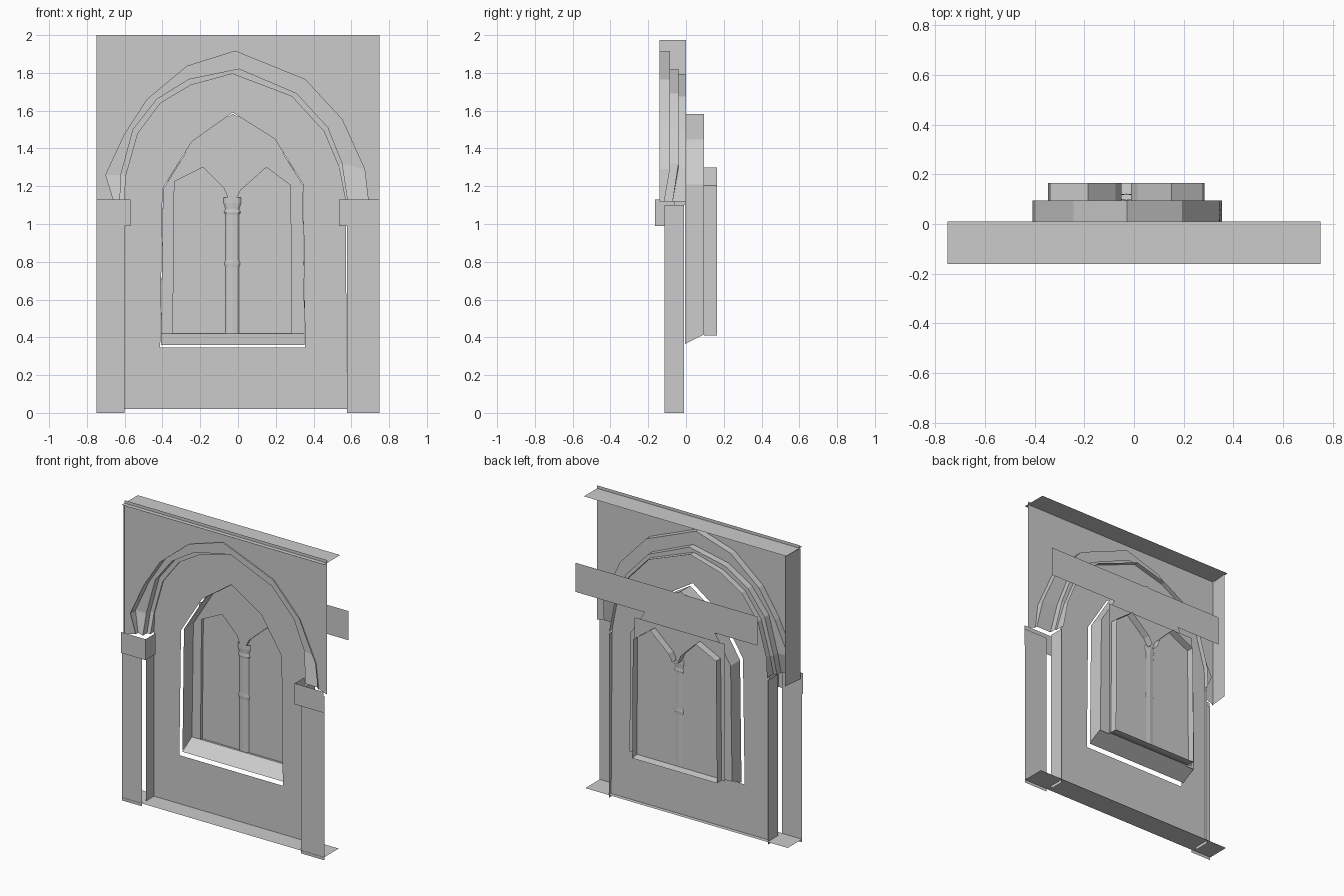
import bpy, bmesh, math
from mathutils import Vector

if "Cube" in bpy.data.objects:
    bpy.data.objects.remove(bpy.data.objects["Cube"])


def make(name, verts, faces):
    me = bpy.data.meshes.new(name)
    me.from_pydata(verts, [], faces)
    ob = bpy.data.objects.new(name, me)
    bpy.context.collection.objects.link(ob)
    return ob


def bridge(name, a, b):
    """Strip of quads between two 3D paths."""
    n = len(a)
    return make(name, a + b, [(i, i + 1, n + i + 1, n + i) for i in range(n - 1)])


def plate(name, y, *loops):
    """Flat sheet facing the front; later loops are holes."""
    bm = bmesh.new()
    edges = []
    for loop in loops:
        vs = [bm.verts.new((x, y, z)) for x, z in loop]
        edges += [bm.edges.new((vs[i - 1], vs[i])) for i in range(len(vs))]
    bmesh.ops.triangle_fill(bm, edges=edges, use_beauty=True, normal=Vector((0, -1, 0)))
    me = bpy.data.meshes.new(name)
    bm.to_mesh(me)
    bm.free()
    ob = bpy.data.objects.new(name, me)
    bpy.context.collection.objects.link(ob)
    return ob


def rect(x0, x1, z0, z1):
    return [(x0, z0), (x1, z0), (x1, z1), (x0, z1)]


def at(path, y):
    return [(x, y, z) for x, z in path]


def bent(path, y):
    """Arch whose feet lean towards the front."""
    n = len(path) - 1
    return [(x, y - (0.03 if i in (0, n) else 0), z) for i, (x, z) in enumerate(path)]


def sheet(name, z, y0, y1):
    make(name, [(-.75, y0, z), (.75, y0, z), (.75, y1, z), (-.75, y1, z)], [(0, 1, 2, 3)])


# arch outlines, left foot to right foot
outer = [(-.66, 1.13), (-.70, 1.26), (-.60, 1.475), (-.48, 1.66), (-.27, 1.835),
         (-.015, 1.915), (.355, 1.765), (.55, 1.555), (.67, 1.29), (.69, 1.12)]
middle = [(-.625, 1.12), (-.62, 1.26), (-.555, 1.5), (-.43, 1.66), (-.26, 1.765),
          (.005, 1.82), (.31, 1.69), (.475, 1.51), (.55, 1.32), (.58, 1.12)]
inner = [(-.60, 1.12), (-.595, 1.25), (-.53, 1.48), (-.41, 1.64), (-.25, 1.735),
         (-.03, 1.795), (.285, 1.675), (.455, 1.49), (.535, 1.30), (.57, 1.12)]

# front wall above the arch
plate("front_wall", -.13,
      [(-.75, 1.1), (-.75, 2), (.75, 2), (.75, 1.1)] + outer[::-1])

# stepped arch mouldings
bridge("outer_arch_reveal", at(outer, -.14), bent(outer, -.085))
bridge("outer_arch_step", bent(outer, -.085), bent(middle, -.085))
bridge("middle_arch_reveal", bent(middle, -.085), bent(middle, -.04))
bridge("middle_arch_step", bent(middle, -.04), bent(inner, -.04))
bridge("inner_arch_reveal", bent(inner, -.04), at(inner, 0))

# top and bottom cover sheets, left edge strip
sheet("top_sheet", 1.98, -.16, .01)
sheet("bottom_sheet", .02, -.16, -.005)
make("left_edge", [(-.75, -.14, 1.1), (-.735, 0, 1.1), (-.735, 0, 1.975),
                   (-.75, -.14, 1.975)], [(0, 1, 2, 3)])

# pillars, their recess sides and capitals
for side, edge, jamb, cap in (("left", -.75, -.60, -.57), ("right", .75, .577, .535)):
    plate(side + "_pillar", -.158, rect(edge, jamb, 0, 1.1))
    bridge(side + "_jamb", [(jamb, -.115, 0), (jamb, -.115, 1.1)],
           [(jamb, -.01, 0), (jamb, -.01, 1.1)])
    a, b, c = (edge, -.165), (cap, -.165), (cap, -.06)
    bridge(side + "_capital", [(*p, .99) for p in (a, b, c)],
           [(*p, 1.13) for p in (a, b, c)])

# recessed wall with window opening
head = [(-.40, 1.185), (-.245, 1.435), (-.028, 1.59), (.195, 1.45), (.345, 1.21)]
hole = [(-.412, .345)] + head + [(.355, .345)]
plate("recessed_wall", -.032, [(-.60, .02)] + inner + [(.577, .02)], hole)

# window reveal and sloping sill
head_in = [(-.397, 1.183), (-.243, 1.433), (-.028, 1.583), (.193, 1.447), (.343, 1.208)]
sill_l, sill_r = -.408, .353
bridge("window_reveal", at([(sill_l, .365)] + head_in + [(sill_r, .365)], -.005),
       at([(sill_l, .415)] + head_in + [(sill_r, .415)], .095))
make("window_sill", [(sill_l, -.008, .36), (sill_r, -.008, .36),
                     (sill_r, .095, .42), (sill_l, .095, .42)], [(0, 1, 2, 3)])

# tracery with twin lancets
left_lancet = [(-.345, .41), (-.337, 1.225), (-.185, 1.30), (-.075, 1.19), (-.05, 1.13)]
right_lancet = [(-.012, 1.13), (.015, 1.18), (.15, 1.30), (.278, 1.205), (.283, .41)]
plate("tracery", .095, [(sill_l, .41)] + head_in + [(sill_r, .41)]
      + right_lancet[::-1] + left_lancet[::-1])
for name, path in (("left_lancet_reveal", left_lancet), ("right_lancet_reveal", right_lancet)):
    bridge(name, at(path, .095), at(path, .165))
make("lancet_sill", [(-.345, .095, .42), (.283, .095, .42), (.283, .165, .41),
                     (-.345, .165, .41)], [(0, 1, 2, 3)])

# back panel and the band above it
plate("back_panel", .115, rect(-.37, .30, .41, 1.33))
plate("back_band", .1, rect(-.60, .75, 1.375, 1.57))

# central colonnette turned from a profile, mostly sunk into the panel
profile = [(.036, .42), (.036, .77), (.042, .79), (.036, .81), (.036, 1.05),
           (.044, 1.06), (.036, 1.08), (.046, 1.11), (.046, 1.14)]
sides = 8
verts = [(-.03 + r * math.cos(math.tau * k / sides),
          .108 + .3 * r * math.sin(math.tau * k / sides), z)
         for r, z in profile for k in range(sides)]
faces = [(i * sides + k, i * sides + (k + 1) % sides,
          (i + 1) * sides + (k + 1) % sides, (i + 1) * sides + k)
         for i in range(len(profile) - 1) for k in range(sides)]
make("colonnette", verts, faces)
